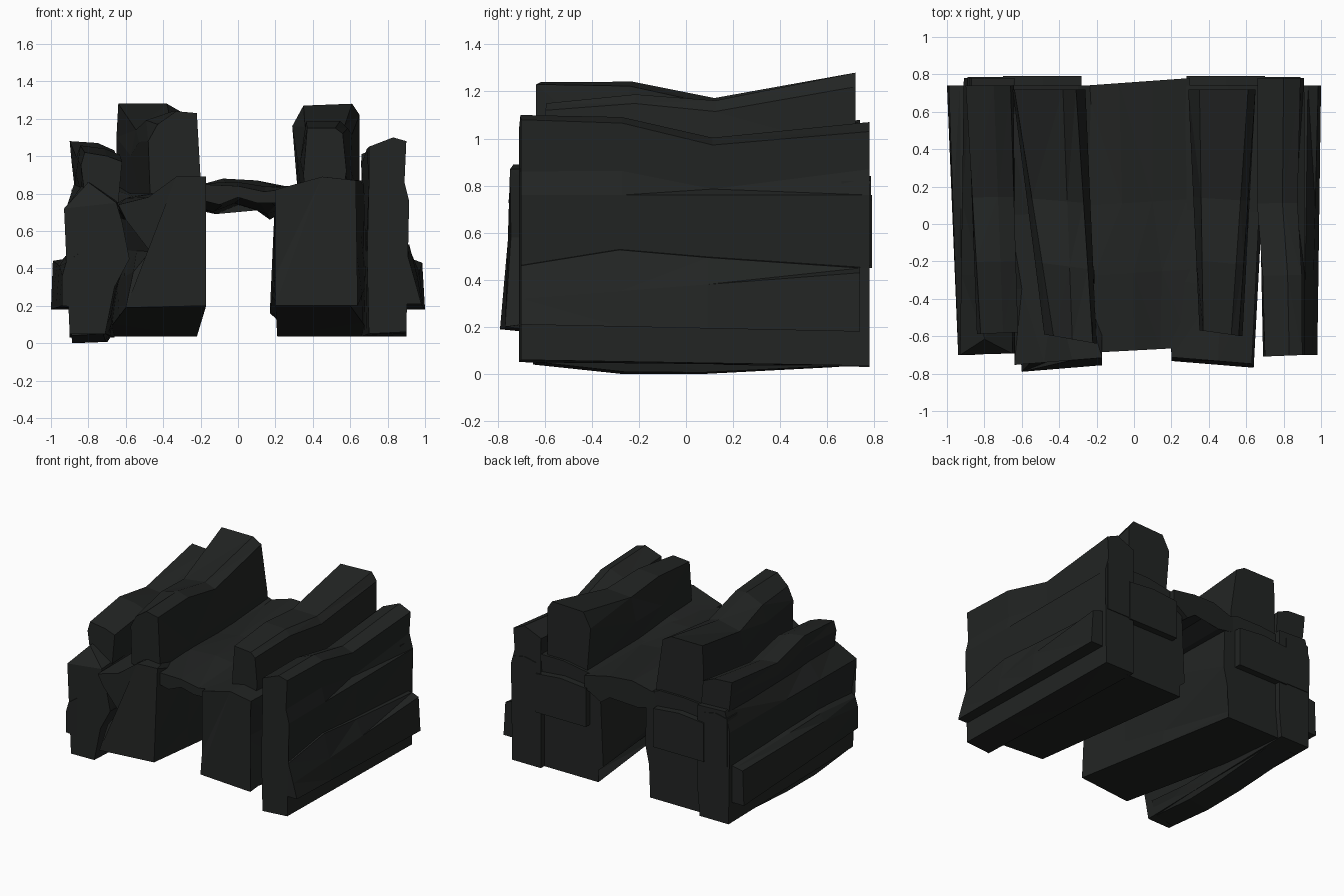
import bpy, bmesh

rock = bpy.data.materials.new("dark_rock")
rock.diffuse_color = (0.016, 0.018, 0.017, 1)


def mix(a, b, t):
    return a + (b - a) * t


def loft(name, y_front, y_back, front, back=None, sag=(0, 0), bulge=(0, 0), pivot=0.0,
         lean=(0, 0, 1)):
    """Rock beam along y: front and back (x, z) outlines joined through two
    worn middle rings; sag shifts z above the pivot height, bulge shifts x.
    y_front and y_back are (y at the low x side, y at the high x side).
    lean (amount, z0, z1) sets the front face back between two heights."""
    back = back or front
    lo = min(p[0] for p in front + back)
    hi = max(p[0] for p in front + back)
    bm = bmesh.new()
    rings = []
    for t, dz, dx in ((0, 0, 0), (0.29, sag[0], bulge[0]), (0.55, sag[1], bulge[1]), (1, 0, 0)):
        ring = []
        for (xf, zf), (xb, zb) in zip(front, back):
            x, z = mix(xf, xb, t), mix(zf, zb, t)
            s = (x - lo) / (hi - lo)
            y = mix(mix(*y_front, s), mix(*y_back, s), t)
            if t == 0:
                y += lean[0] * min(1, max(0, (z - lean[1]) / (lean[2] - lean[1])))
            if z > pivot:
                z += dz
                x += dx
            ring.append(bm.verts.new((x, y, z)))
        rings.append(ring)
    n = len(front)
    for a, b in zip(rings, rings[1:]):
        for i in range(n):
            bm.faces.new((a[i], a[(i + 1) % n], b[(i + 1) % n], b[i]))
    bm.faces.new(rings[0])
    bm.faces.new(rings[-1])
    bmesh.ops.triangulate(bm, faces=bm.faces[:])
    bmesh.ops.recalc_face_normals(bm, faces=bm.faces[:])
    mesh = bpy.data.meshes.new(name)
    bm.to_mesh(mesh)
    bm.free()
    mesh.materials.append(rock)
    ob = bpy.data.objects.new(name, mesh)
    bpy.context.collection.objects.link(ob)
    return ob


# Inner walls, undersides rising toward the front
loft("left_inner_wall", (-0.80, -0.755), (0.74, 0.74),
     [(-0.60, 0.19), (-0.17, 0.20), (-0.17, 0.38), (-0.17, 0.89), (-0.33, 0.89),
      (-0.48, 0.78), (-0.64, 0.74), (-0.60, 0.66), (-0.48, 0.62), (-0.47, 0.49), (-0.56, 0.38)],
     [(-0.72, 0.035), (-0.22, 0.035), (-0.25, 0.10), (-0.18, 0.42), (-0.19, 0.82),
      (-0.30, 0.86), (-0.50, 0.86), (-0.72, 0.84), (-0.72, 0.70), (-0.72, 0.5), (-0.72, 0.3)],
     sag=(0, -0.02), pivot=0.7, lean=(0.04, 0.2, 0.36))
loft("right_inner_wall", (-0.73, -0.775), (0.74, 0.74),
     [(0.20, 0.20), (0.60, 0.20), (0.64, 0.20), (0.58, 0.58), (0.63, 0.87),
      (0.45, 0.89), (0.20, 0.82), (0.20, 0.36), (0.20, 0.25)],
     [(0.21, 0.035), (0.72, 0.035), (0.72, 0.40), (0.72, 0.60), (0.70, 0.87),
      (0.50, 0.87), (0.20, 0.82), (0.17, 0.16), (0.25, 0.09)],
     sag=(0, -0.02), pivot=0.7, lean=(0.02, 0.2, 0.36))

# Outer walls with uneven tops
loft("left_outer_wall", (-0.70, -0.69), (0.78, 0.78),
     [(-0.90, 0.05), (-0.71, 0.05), (-0.66, 0.30), (-0.58, 0.45), (-0.62, 0.65),
      (-0.65, 0.75), (-0.80, 0.86), (-0.93, 0.72), (-0.89, 0.48)],
     [(-0.90, 0.03), (-0.66, 0.03), (-0.64, 0.25), (-0.64, 0.40), (-0.64, 0.60),
      (-0.64, 0.86), (-0.87, 0.87), (-0.91, 0.72), (-0.90, 0.45)],
     lean=(0.08, 0.75, 0.86))
loft("left_outer_top", (-0.59, -0.58), (0.74, 0.74),
     [(-0.82, 0.80), (-0.64, 0.75), (-0.62, 0.97), (-0.70, 1.0), (-0.82, 1.02), (-0.84, 0.95)],
     [(-0.87, 0.80), (-0.64, 0.80), (-0.66, 1.03), (-0.75, 1.07), (-0.90, 1.08), (-0.89, 0.97)],
     sag=(0.02, -0.06), pivot=0.9)
loft("left_foot", (-0.65, -0.62), (0.65, 0.65),
     [(-0.89, 0.04), (-0.72, 0.05), (-0.68, 0.15), (-0.89, 0.15)],
     [(-0.88, 0.03), (-0.68, 0.035), (-0.66, 0.15), (-0.89, 0.15)], sag=(-0.037, -0.035))
loft("right_outer_wall", (-0.71, -0.70), (0.78, 0.78),
     [(0.70, 0.05), (0.90, 0.06), (0.90, 0.48), (0.915, 0.76), (0.89, 0.86),
      (0.90, 1.08), (0.83, 1.10), (0.70, 1.05), (0.70, 0.86), (0.69, 0.45)],
     [(0.66, 0.035), (0.90, 0.035), (0.90, 0.45), (0.91, 0.76), (0.88, 0.87),
      (0.89, 1.03), (0.80, 1.07), (0.66, 1.01), (0.69, 0.86), (0.66, 0.45)],
     sag=(0, -0.08), bulge=(0, -0.02), pivot=0.8)

# Side ledges
loft("left_ledge", (-0.70, -0.70), (0.74, 0.74),
     [(-0.85, 0.19), (-0.94, 0.20), (-0.94, 0.36), (-0.92, 0.43), (-0.85, 0.48)],
     [(-0.85, 0.18), (-1.0, 0.18), (-0.99, 0.44), (-0.93, 0.45), (-0.85, 0.47)],
     sag=(0.03, 0.02), pivot=0.3)
loft("right_ledge", (-0.70, -0.70), (0.74, 0.74),
     [(0.85, 0.21), (0.98, 0.21), (0.95, 0.32), (0.91, 0.46), (0.85, 0.47)],
     [(0.85, 0.18), (1.0, 0.18), (0.985, 0.43), (0.93, 0.45), (0.85, 0.46)],
     sag=(0.07, 0.04), pivot=0.41)

# Upper beams
loft("left_upper_beam", (-0.56, -0.64), (0.72, 0.72),
     [(-0.47, 0.80), (-0.20, 0.80), (-0.20, 0.88), (-0.22, 1.23), (-0.33, 1.24),
      (-0.43, 1.17), (-0.48, 1.08)],
     [(-0.65, 0.80), (-0.26, 0.80), (-0.26, 0.90), (-0.31, 1.24), (-0.38, 1.28),
      (-0.64, 1.28), (-0.65, 1.10)],
     sag=(-0.01, -0.09), pivot=0.92)
loft("right_upper_beam", (-0.56, -0.61), (0.72, 0.72),
     [(0.36, 0.80), (0.56, 0.80), (0.58, 0.92), (0.56, 1.12), (0.52, 1.15),
      (0.37, 1.15), (0.35, 0.90)],
     [(0.32, 0.80), (0.65, 0.80), (0.65, 0.95), (0.65, 1.22), (0.61, 1.28),
      (0.35, 1.27), (0.29, 1.16)],
     sag=(0, -0.06), pivot=0.92)

# Thin roof bridging the gap
loft("roof_bridge", (-0.69, -0.66), (0.74, 0.78),
     [(-0.22, 0.77), (-0.10, 0.74), (0.0, 0.78), (0.10, 0.75), (0.18, 0.75),
      (0.30, 0.75), (0.30, 0.83), (0.14, 0.81), (0.0, 0.84), (-0.22, 0.85)],
     [(-0.26, 0.72), (-0.12, 0.69), (0.0, 0.74), (0.10, 0.71), (0.17, 0.66),
      (0.30, 0.74), (0.30, 0.83), (0.10, 0.87), (-0.08, 0.88), (-0.26, 0.83)],
     sag=(0.01, -0.01), bulge=(0.02, -0.02))

# Stacked slabs on the back, mirrored
for side, s in (("left", -1), ("right", 1)):
    for label, x0, x1, z0, z1, y in (("middle", 0.28, 0.70, 0.45, 0.74, 0.79),
                                     ("corner", 0.70, 0.89, 0.46, 0.82, 0.785)):
        p = [(s * x0, z0), (s * x1, z0), (s * x1, z1), (s * (x0 + x1) / 2, z1 + 0.02), (s * x0, z1)]
        loft(f"{side}_{label}_back_slab", (0.66, 0.66), (y, y), p)
